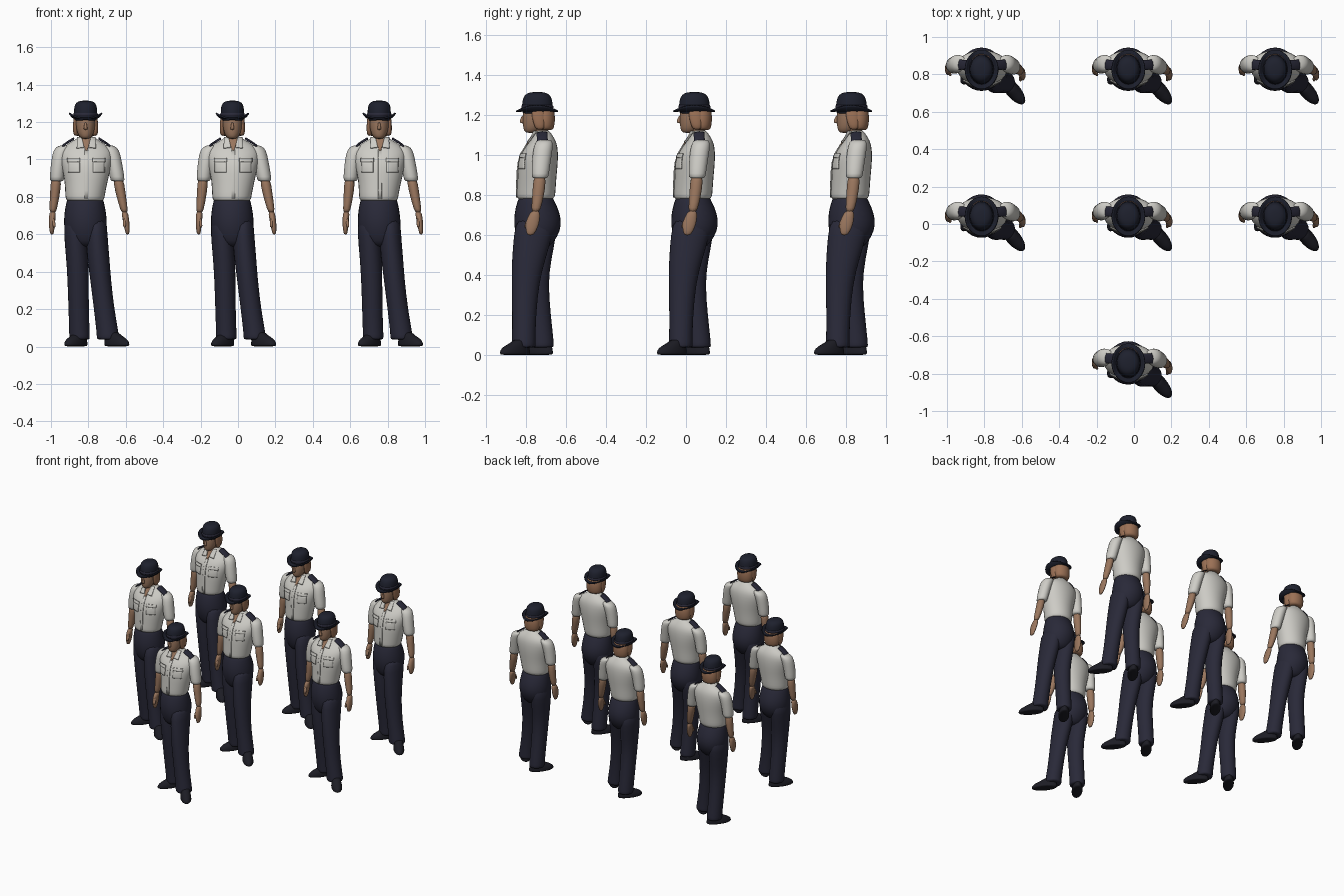
import bpy, bmesh
from math import sin, cos, pi, radians
from mathutils import Vector
from mathutils.bvhtree import BVHTree

cube = bpy.data.objects.get("Cube")
if cube:
    bpy.data.objects.remove(cube, do_unlink=True)


def material(name, r, g, b):
    m = bpy.data.materials.new(name)
    m.use_nodes = True
    m.diffuse_color = (r, g, b, 1)
    m.node_tree.nodes["Principled BSDF"].inputs["Base Color"].default_value = (r, g, b, 1)
    return m


NAVY = material("navy cloth", .022, .022, .04)
HAT = material("dark hat felt", .013, .015, .027)
SHOE = material("black leather", .012, .012, .018)
SHIRT = material("off white shirt", .62, .61, .57)
SKIN = material("tan skin", .32, .18, .11)
HAIR = material("auburn hair", .33, .165, .092)

parts = []
CX = -.026  # body axis


def finish(name, bm, mat, subdivide=True):
    bmesh.ops.recalc_face_normals(bm, faces=bm.faces)
    mesh = bpy.data.meshes.new(name)
    bm.to_mesh(mesh)
    bm.free()
    mesh.materials.append(mat)
    for p in mesh.polygons:
        p.use_smooth = True
    ob = bpy.data.objects.new(name, mesh)
    bpy.context.collection.objects.link(ob)
    if subdivide:
        mod = ob.modifiers.new("smooth", "SUBSURF")
        mod.levels = mod.render_levels = 1
    parts.append(ob)
    return ob


def loft(name, mat, rings, turn=0, sides=14):
    """Skin a stack of elliptical rings (x, y, z, half width, half depth)."""
    bm = bmesh.new()
    loops = []
    for x, y, z, rx, ry in rings:
        loop = []
        for i in range(sides):
            a = 2 * pi * i / sides
            u, v = rx * cos(a), ry * sin(a)
            loop.append(bm.verts.new((x + u * cos(turn) - v * sin(turn),
                                      y + u * sin(turn) + v * cos(turn), z)))
        loops.append(loop)
    for a, b in zip(loops, loops[1:]):
        for i in range(sides):
            j = (i + 1) % sides
            bm.faces.new((a[i], a[j], b[j], b[i]))
    for cap in (loops[0], loops[-1]):
        bm.faces.new(cap)
    return finish(name, bm, mat)


# Shirt body
shirt = loft("shirt_body", SHIRT, [
    (CX - .007, .032, .772, .098, .088), (CX - .007, .034, .79, .107, .099),
    (CX - .006, .036, .82, .11, .1), (CX, .04, .89, .119, .1),
    (CX, .045, .96, .136, .103), (CX, .055, 1.02, .147, .093),
    (CX, .068, 1.06, .135, .073), (CX, .072, 1.088, .096, .054),
    (CX, .067, 1.11, .052, .043), (CX, .064, 1.125, .042, .036)])

bpy.context.view_layer.update()
surface = BVHTree.FromObject(shirt, bpy.context.evaluated_depsgraph_get())


def patch(name, mat, corners, above=False, lift=.003, n=6):
    """Cloth panel draped on the shirt, cast from the front or from above."""
    bm = bmesh.new()
    c = [Vector(p) for p in corners]
    grid = []
    for i in range(n + 1):
        row = []
        for j in range(n + 1):
            s, t = i / n, j / n
            u, v = (c[0].lerp(c[1], s)).lerp(c[3].lerp(c[2], s), t)
            start = Vector((u, v, 2)) if above else Vector((u, -1, v))
            ray = Vector((0, 0, -1)) if above else Vector((0, 1, 0))
            hit, normal, _, _ = surface.ray_cast(start, ray)
            if hit is None:
                hit, normal, _, _ = surface.find_nearest(Vector((u, .05, v)))
            row.append(bm.verts.new(hit + normal * lift))
        grid.append(row)
    for i in range(n):
        for j in range(n):
            bm.faces.new((grid[i][j], grid[i + 1][j], grid[i + 1][j + 1], grid[i][j + 1]))
    ob = finish(name, bm, mat, False)
    mod = ob.modifiers.new("thickness", "SOLIDIFY")
    mod.thickness = .006
    mod.offset = 0


# Placket, open neck, collar flaps, pockets
patch("placket", SHIRT, [(CX - .009, .79), (CX + .009, .79), (CX + .009, 1.05), (CX - .009, 1.05)])
patch("open_neck", SKIN, [(CX - .004, 1.045), (CX + .004, 1.045), (CX + .026, 1.11), (CX - .026, 1.11)])
for side, label in ((1, "left"), (-1, "right")):
    def across(points):
        return [(CX + side * x, z) for x, z in points]
    patch(label + "_collar", SHIRT,
          across([(.012, 1.06), (.05, 1.055), (.044, 1.112), (.022, 1.116)]), lift=.008)
    patch(label + "_pocket", SHIRT, across([(.035, .93), (.095, .93), (.095, .985), (.035, .985)]))
    patch(label + "_pocket_flap", SHIRT,
          across([(.032, .985), (.098, .985), (.098, 1.005), (.032, 1.005)]), lift=.006)
    patch(label + "_epaulette", NAVY,
          across([(.06, .045), (.137, .045), (.137, .088), (.06, .088)]), above=True, lift=.012)

# Arms, the right one hanging slightly closer to the body and further back
SLEEVE = [(.083, .078, 1.078, .025, .03), (.1, .076, 1.065, .043, .045), (.113, .07, 1.03, .044, .05),
          (.126, .062, .97, .042, .048), (.14, .056, .9, .04, .044), (.142, .055, .88, .037, .041)]
ARM = [(.143, .055, .91, .03, .033), (.155, .05, .83, .028, .032), (.17, .04, .76, .023, .027),
       (.18, .032, .71, .018, .022)]
HAND = [(.178, .034, .725, .018, .021), (.184, .024, .69, .018, .032), (.189, .016, .655, .017, .036),
        (.193, .01, .62, .013, .027), (.194, .006, .597, .008, .014)]
THUMB = [(.18, .005, .69, .009, .01), (.178, -.013, .655, .009, .009), (.178, -.018, .635, .006, .006)]
for label in ("left", "right"):
    for part, mat, rings in (("sleeve", SHIRT, SLEEVE), ("forearm", SKIN, ARM),
                             ("hand", SKIN, HAND), ("thumb", SKIN, THUMB)):
        if label == "right":
            rings = [(2 * CX - x + .09 * max(0, 1 - z), y + .08 * max(0, 1 - z), z, rx, ry)
                     for x, y, z, rx, ry in rings]
        loft(f"{label}_{part}", mat, rings)

# Trousers
loft("trouser_hips", NAVY, [
    (CX - .006, .035, .8, .092, .08), (CX - .006, .034, .785, .1, .088),
    (CX - .006, .038, .74, .111, .108), (CX - .005, .043, .68, .119, .123),
    (CX - .004, .043, .62, .117, .118), (CX - .002, .035, .56, .095, .09),
    (CX, .03, .53, .05, .06)])
loft("left_trouser_leg", NAVY, [
    (.025, .035, .7, .06, .1), (.028, .022, .6, .06, .1), (.038, -.002, .48, .061, .086),
    (.05, -.018, .36, .057, .07), (.069, -.024, .2, .056, .061), (.087, -.026, .08, .06, .06),
    (.09, -.026, .045, .062, .062), (.09, -.026, .035, .058, .058)])
loft("right_trouser_leg", NAVY, [
    (-.084, .045, .7, .062, .1), (-.084, .044, .6, .064, .096), (-.075, .034, .48, .061, .08),
    (-.07, .033, .36, .058, .064), (-.067, .05, .2, .056, .061), (-.063, .064, .08, .056, .06),
    (-.062, .066, .045, .057, .061), (-.062, .066, .035, .053, .057)])

# Shoes, with the long axis turned outward
for label, x, y, angle in (("left", .137, -.07, -50), ("right", -.082, .04, -125)):
    a = radians(angle)
    rings = [(0, 0, .09, .036), (0, .006, .097, .041), (0, .022, .096, .04),
             (-.008, .042, .083, .036), (-.03, .06, .055, .031), (-.04, .08, .04, .029)]
    loft(label + "_shoe", SHOE,
         [(x + d * cos(a), y + d * sin(a), z, rx, ry) for d, z, rx, ry in rings], turn=a)

# Head, neck and nose
HX = -.03
loft("neck", SKIN, [(HX, .065, 1.06, .042, .036), (HX, .06, 1.1, .036, .035), (HX, .055, 1.16, .035, .036)])
loft("head", SKIN, [
    (HX, .01, 1.11, .018, .022), (HX, .014, 1.118, .03, .038), (HX, .02, 1.135, .042, .05),
    (HX, .03, 1.165, .051, .063), (HX, .034, 1.2, .055, .067), (HX, .038, 1.24, .053, .066),
    (HX, .04, 1.27, .035, .045)])
loft("nose", SKIN, [(HX, -.032, 1.158, .01, .006), (HX, -.036, 1.165, .012, .014),
                    (HX, -.034, 1.18, .008, .01), (HX, -.028, 1.2, .006, .006)], sides=8)

# Bobbed hair at the back and two side locks
loft("hair", HAIR, [
    (HX, .082, 1.122, .048, .036), (HX, .08, 1.135, .06, .046), (HX, .08, 1.17, .066, .052),
    (HX, .077, 1.21, .063, .054), (HX, .07, 1.25, .055, .05)])
for side, label in ((1, "left"), (-1, "right")):
    loft(label + "_hair_lock", HAIR, [
        (HX + side * .05, .055, 1.125, .012, .02), (HX + side * .055, .052, 1.15, .014, .028),
        (HX + side * .055, .045, 1.2, .012, .034), (HX + side * .052, .045, 1.235, .01, .03)])

# Bowler hat crown with its band
loft("hat_crown", HAT, [
    (HX, .045, 1.2, .058, .07), (HX, .043, 1.215, .064, .079), (HX, .042, 1.235, .063, .079),
    (HX, .042, 1.27, .063, .076), (HX, .042, 1.295, .058, .068), (HX, .042, 1.309, .044, .052),
    (HX, .042, 1.315, .02, .024)], sides=20)
loft("hat_band", NAVY, [(HX, .042, 1.228, .066, .081), (HX, .042, 1.234, .067, .082),
                        (HX, .042, 1.248, .066, .081), (HX, .042, 1.252, .062, .077)], sides=20)

# Hat brim, curled up at both sides
bm = bmesh.new()
loops = []
for k in range(4):
    f = k / 3
    loops.append([bm.verts.new((HX + (.058 + .03 * f) * cos(a), .041 + (.072 + .034 * f) * sin(a),
                                1.221 + .028 * f * f * cos(a) ** 2 - .004 * f * sin(a) ** 2))
                  for a in (2 * pi * i / 24 for i in range(24))])
for a, b in zip(loops, loops[1:]):
    for i in range(24):
        j = (i + 1) % 24
        bm.faces.new((a[i], a[j], b[j], b[i]))
brim = finish("hat_brim", bm, HAT)
mod = brim.modifiers.new("thickness", "SOLIDIFY")
mod.thickness = .008
mod.offset = 0

# Formation: the same figure repeated in two rows of three, one standing ahead
STEP = .785
spots = [(c, r) for r in (1, 0) for c in (-1, 0, 1) if (c, r) != (0, 0)] + [(0, -1)]
for number, (c, r) in enumerate(spots, 2):
    for ob in parts:
        twin = ob.copy()
        twin.name = f"{ob.name}_{number}"
        twin.location = (c * STEP, r * STEP, 0)
        bpy.context.collection.objects.link(twin)
